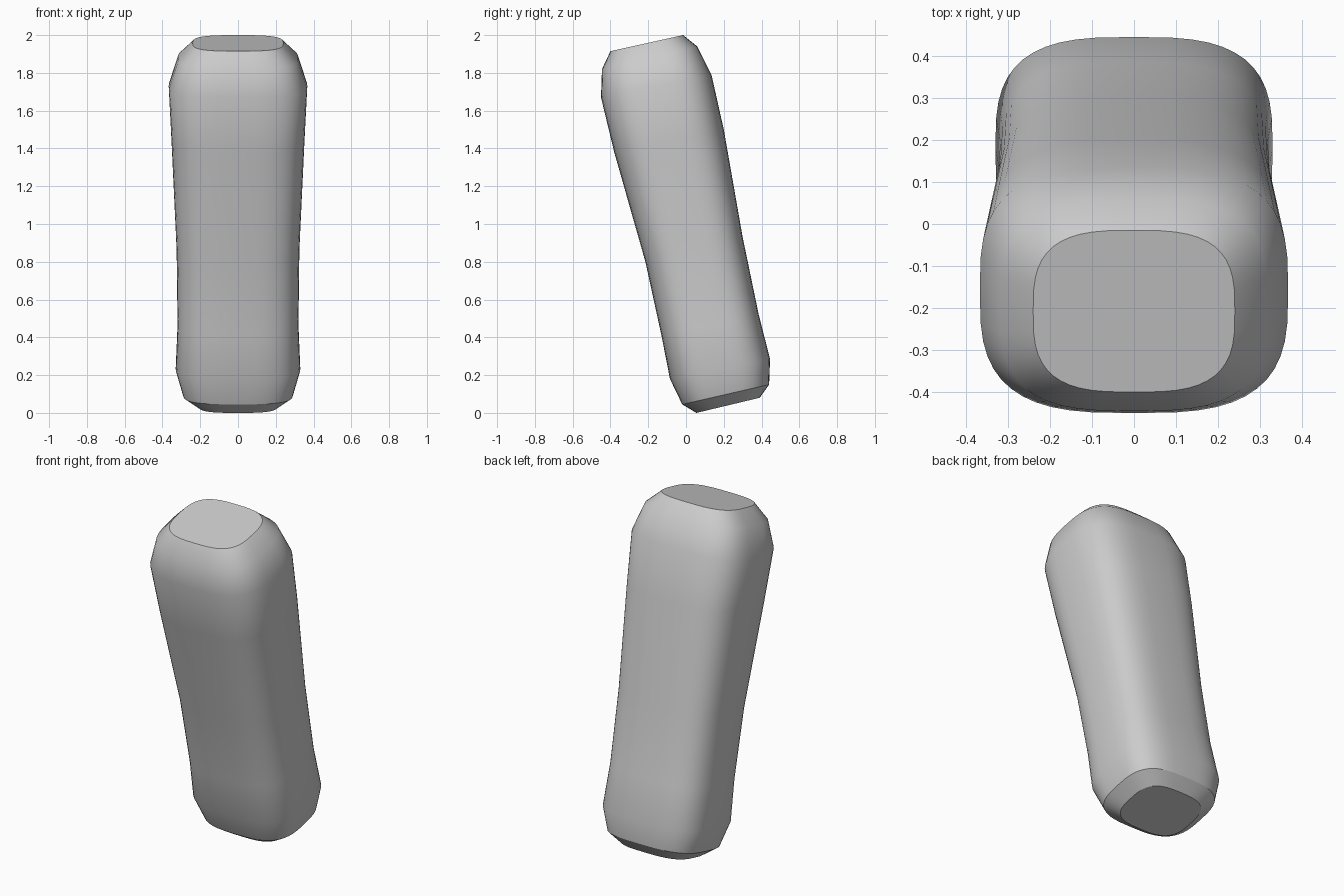
import bpy, bmesh, math

# Remove the default cube
cube = bpy.data.objects.get("Cube")
if cube:
    bpy.data.objects.remove(cube, do_unlink=True)

# Plain grey material
grey = bpy.data.materials.new("plain grey")
grey.use_nodes = True
colour = (0.6, 0.6, 0.6, 1)
grey.diffuse_color = colour
grey.node_tree.nodes["Principled BSDF"].inputs["Base Color"].default_value = colour

# Tilted sections: front y, front z, back y, back z, half width
SECTIONS = [
    (0.055, 0.0, 0.39, 0.08, 0.21),
    (-0.02, 0.045, 0.44, 0.15, 0.29),
    (-0.085, 0.18, 0.445, 0.285, 0.33),
    (-0.13, 0.41, 0.385, 0.52, 0.32),
    (-0.215, 0.80, 0.30, 0.93, 0.325),
    (-0.38, 1.38, 0.20, 1.50, 0.352),
    (-0.45, 1.67, 0.135, 1.79, 0.367),
    (-0.445, 1.82, 0.06, 1.94, 0.318),
    (-0.40, 1.915, -0.015, 2.0, 0.24),
]
SIDES = 48
POWER = 2 / 3.1


def rounded(v):
    return math.copysign(abs(v) ** POWER, v)


def section_ring(bm, y0, z0, y1, z1, half_width):
    """One rounded-square ring lying in a tilted plane."""
    ring = []
    for i in range(SIDES):
        a = math.tau * i / SIDES
        t = (1 + rounded(math.sin(a))) / 2
        ring.append(bm.verts.new((half_width * rounded(math.cos(a)),
                                  y0 + (y1 - y0) * t, z0 + (z1 - z0) * t)))
    return ring


# Loft the body through the sections and close both ends
bm = bmesh.new()
rings = [section_ring(bm, *s) for s in SECTIONS]
for low, high in zip(rings, rings[1:]):
    for i in range(SIDES):
        j = (i + 1) % SIDES
        bm.faces.new((low[i], low[j], high[j], high[i]))
bm.faces.new(rings[0][::-1])
bm.faces.new(rings[-1])
bmesh.ops.recalc_face_normals(bm, faces=bm.faces)

mesh = bpy.data.meshes.new("grip_body")
bm.to_mesh(mesh)
bm.free()
mesh.materials.append(grey)
body = bpy.data.objects.new("grip_body", mesh)
bpy.context.collection.objects.link(body)

# Smooth sides, crisp end rims
bpy.ops.object.select_all(action="DESELECT")
body.select_set(True)
bpy.context.view_layer.objects.active = body
bpy.ops.object.shade_smooth_by_angle(angle=math.radians(30))
